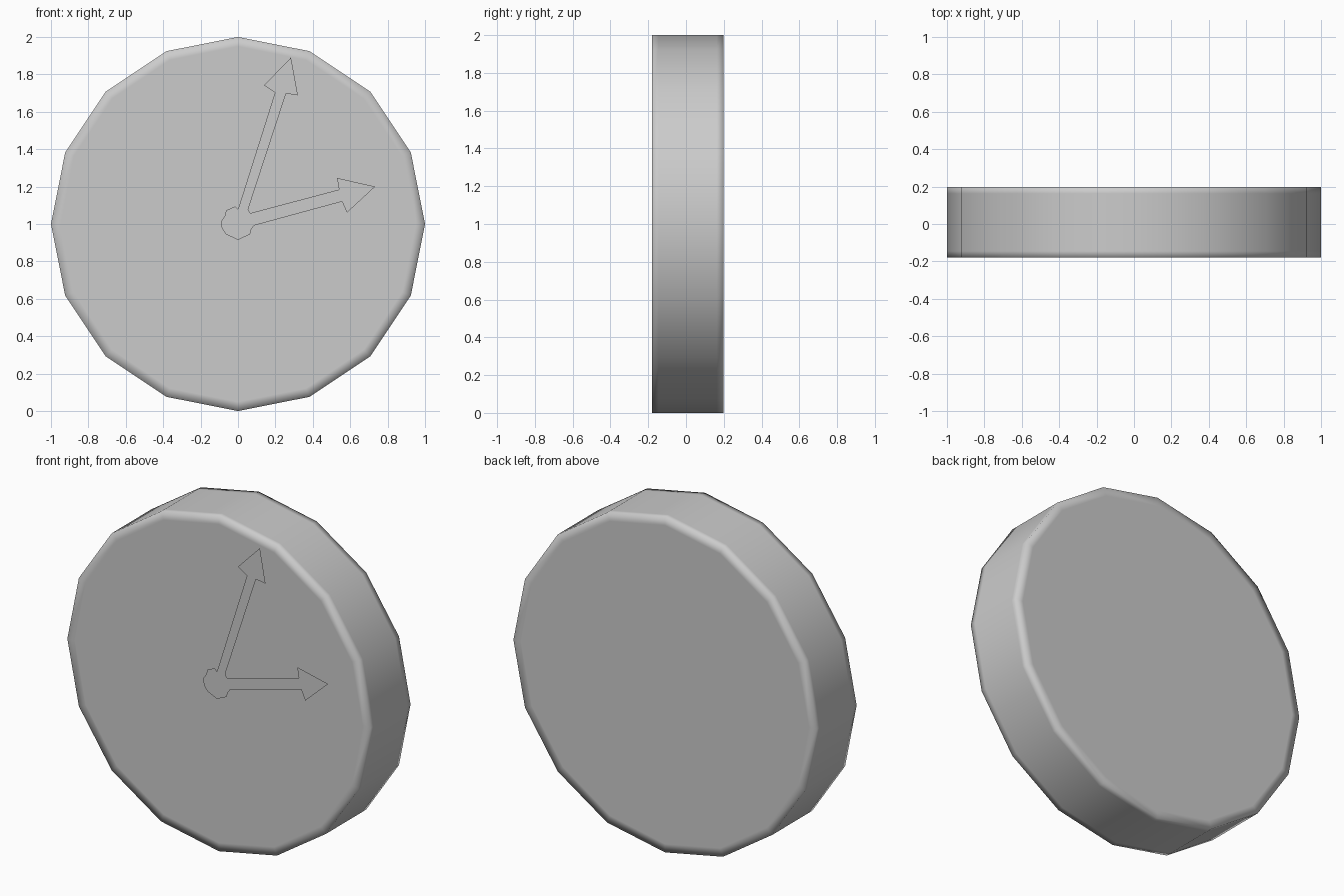
import bpy
import bmesh
from math import sin, cos, pi

if "Cube" in bpy.data.objects:
    bpy.data.objects.remove(bpy.data.objects["Cube"])

SIDES = 16
FRONT, BACK = -0.18, 0.198


def finish(bm, name, smooth):
    for f in bm.faces:
        f.smooth = smooth
    mesh = bpy.data.meshes.new(name)
    bm.to_mesh(mesh)
    bm.free()
    obj = bpy.data.objects.new(name, mesh)
    bpy.context.collection.objects.link(obj)
    return obj


# Clock body: 16-sided disc with support loops close to both rims
profile = [(0.95, FRONT), (1.0, FRONT), (1.0, FRONT + 0.035),
           (1.0, BACK - 0.035), (1.0, BACK), (0.95, BACK)]
bm = bmesh.new()
rings = []
for r, y in profile:
    rings.append([bm.verts.new((r * cos(2 * pi * i / SIDES), y,
                                1 + r * sin(2 * pi * i / SIDES)))
                  for i in range(SIDES)])
for a, b in zip(rings, rings[1:]):
    for i in range(SIDES):
        j = (i + 1) % SIDES
        bm.faces.new((a[i], a[j], b[j], b[i]))
bm.faces.new(rings[0])
bm.faces.new(rings[-1])
bmesh.ops.recalc_face_normals(bm, faces=bm.faces)
finish(bm, "clock_body", True)

# Clock hands: one flat outline of hub and two arrows, just in front of the dial
hub = [(0, 1.078), (-0.016, 1.094), (-0.064, 1.072), (-0.07, 1.045),
       (-0.091, 1.013), (-0.086, 0.976), (-0.064, 0.944), (-0.032, 0.93),
       (0, 0.915), (0.032, 0.93), (0.064, 0.944), (0.07, 0.97)]
hour_arrow = [(0.086, 0.992), (0.556, 1.12), (0.583, 1.061), (0.733, 1.2),
              (0.53, 1.246), (0.54, 1.184), (0.066, 1.058)]
minute_arrow = [(0.054, 1.078), (0.257, 1.698), (0.32, 1.688),
                (0.283, 1.89), (0.139, 1.741), (0.198, 1.703)]
bm = bmesh.new()
bm.faces.new([bm.verts.new((x, -BACK, z))
              for x, z in hub + hour_arrow + minute_arrow])
finish(bm, "clock_hands", False)
